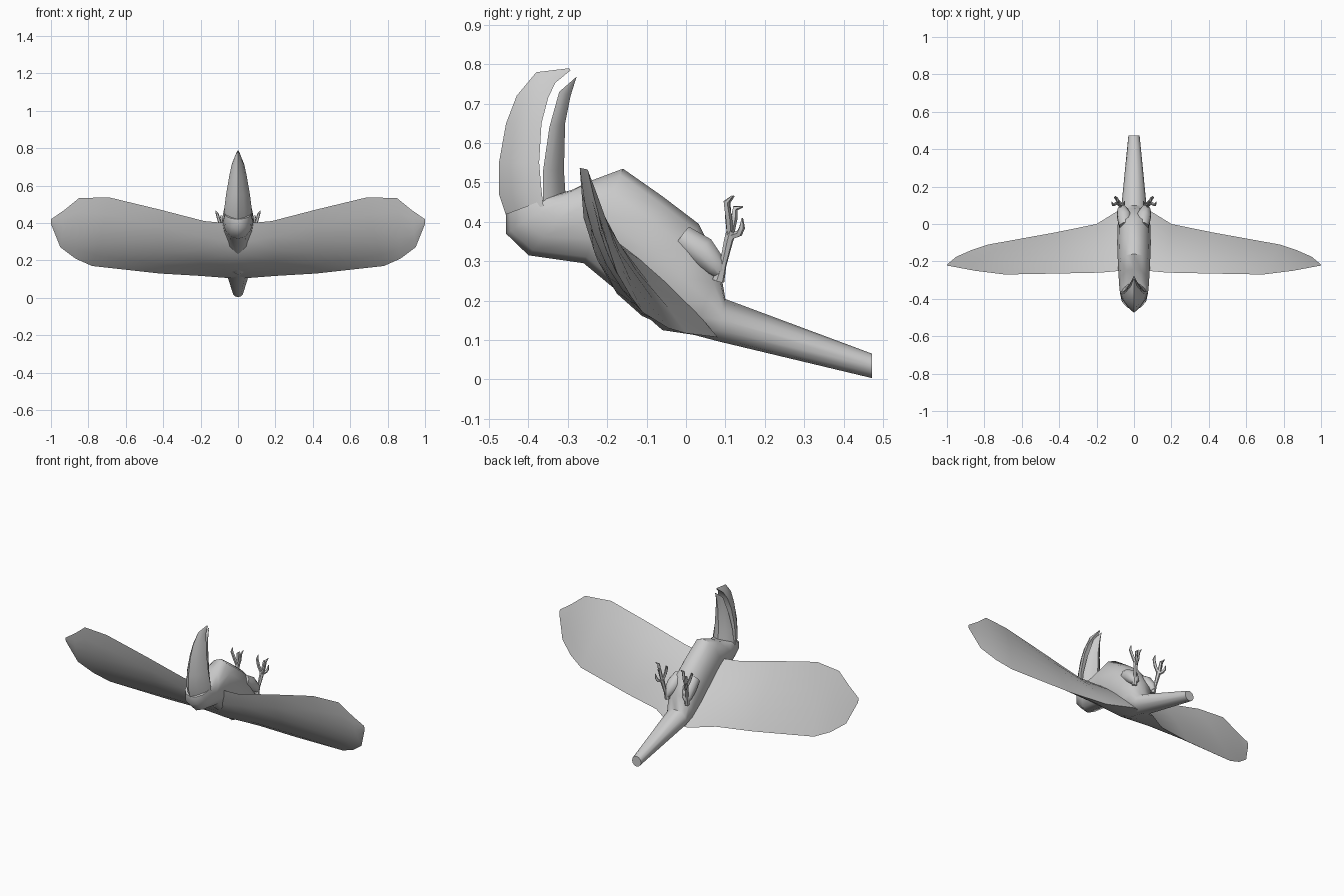
import bpy, bmesh, math
from mathutils import Vector

if "Cube" in bpy.data.objects:
    bpy.data.objects.remove(bpy.data.objects["Cube"])

ELLIPSE = [(math.sin(2 * math.pi * i / 12), -math.cos(2 * math.pi * i / 12)) for i in range(12)]
RIDGE = [(0, -1), (.45, -.45), (.85, .3), (1, 1), (0, .8), (-1, 1), (-.85, .3), (-.45, -.45)]
KEEL = [(x, -y) for x, y in reversed(RIDGE)]


def finish(name, bm, angle=50):
    bmesh.ops.recalc_face_normals(bm, faces=bm.faces)
    me = bpy.data.meshes.new(name)
    bm.to_mesh(me)
    bm.free()
    ob = bpy.data.objects.new(name, me)
    bpy.context.collection.objects.link(ob)
    bpy.ops.object.select_all(action='DESELECT')
    ob.select_set(True)
    bpy.context.view_layer.objects.active = ob
    bpy.ops.object.shade_smooth_by_angle(angle=math.radians(angle))
    return ob


def skin(bm, rings):
    rows = [[bm.verts.new(p) for p in r] for r in rings]
    n = len(rows[0])
    for a, b in zip(rows, rows[1:]):
        for i in range(n):
            bm.faces.new((a[i], a[(i + 1) % n], b[(i + 1) % n], b[i]))
    bm.faces.new(rows[0])
    bm.faces.new(rows[-1])


def loft(name, stations, section):
    # station: first (y, z), second (y, z), half width
    bm = bmesh.new()
    rings = []
    for y0, z0, y1, z1, w in stations:
        rings.append([Vector((u * w, (y0 + y1) / 2 + v * (y1 - y0) / 2,
                              (z0 + z1) / 2 + v * (z1 - z0) / 2)) for u, v in section])
    skin(bm, rings)
    return finish(name, bm)


def tube(bm, pts, radii, n=6):
    pts = [Vector(p) for p in pts]
    rings = []
    for i, p in enumerate(pts):
        d = (pts[min(i + 1, len(pts) - 1)] - pts[max(i - 1, 0)]).normalized()
        s = d.cross(Vector((.3, 1, 0))).normalized()
        t = d.cross(s)
        rings.append([p + radii[i] * (s * math.cos(k * math.tau / n) + t * math.sin(k * math.tau / n))
                      for k in range(n)])
    skin(bm, rings)


def mirror(ob):
    ob.modifiers.new("mirror", 'MIRROR').use_axis[0] = True


# Head, body and tail: back point, belly point, half width
loft("body", [(-.457, .42, -.31, .475, .07), (-.457, .37, -.285, .483, .075),
              (-.40, .315, -.24, .505, .08), (-.26, .295, -.16, .535, .086),
              (-.145, .20, -.06, .465, .09), (-.06, .125, .032, .395, .088),
              (.02, .113, .085, .29, .082), (.08, .097, .10, .204, .068),
              (.473, .003, .473, .065, .03)], ELLIPSE)

# Curved upper and lower bill
loft("upper_bill", [(-.455, .41, -.362, .44, .075), (-.475, .47, -.367, .48, .073),
                    (-.475, .55, -.373, .55, .064), (-.457, .65, -.367, .65, .047),
                    (-.43, .72, -.35, .715, .033), (-.38, .78, -.332, .753, .017),
                    (-.297, .79, -.293, .785, .003)], RIDGE)
loft("lower_bill", [(-.363, .43, -.305, .455, .07), (-.363, .53, -.31, .53, .058),
                    (-.347, .64, -.307, .65, .04), (-.322, .73, -.293, .72, .022),
                    (-.282, .765, -.278, .768, .003)], KEEL)

# Wings: leading edge, trailing edge, camber of the back side and of the belly side
SPAN = [((0, -.24, .39), (0, .08, .105), .09, -.02), ((.07, -.25, .40), (.07, .08, .107), .088, -.02),
        ((.18, -.26, .41), (.20, .0, .117), .055, -.015), ((.42, -.265, .472), (.42, -.045, .13), .045, -.012),
        ((.69, -.27, .537), (.78, -.11, .17), .04, -.008), ((.85, -.25, .533), (.87, -.14, .21), .025, -.004),
        ((.93, -.235, .468), (.95, -.175, .27), .012, -.002), ((1, -.222, .42), (1, -.217, .395), .001, 0)]
BACK = Vector((0, -.74, -.67))
bm = bmesh.new()
rings = []
for lead, trail, back, belly in SPAN:
    a, b = Vector(lead), Vector(trail)
    path = [(t, back) for t in (0, .2, .4, .6, .8, 1)] + [(t, belly) for t in (.98, .8, .6, .4, .2, .02)]
    rings.append([a.lerp(b, t) + BACK * c * 4 * t * (1 - t) for t, c in path])
skin(bm, rings)
bmesh.ops.delete(bm, geom=[f for f in bm.faces if all(v.co.x < .001 for v in f.verts)], context='FACES')
mirror(finish("wings", bm))

# Thighs
bm = bmesh.new()
tube(bm, [(.045, -.01, .36), (.052, .04, .325), (.063, .078, .285), (.067, .09, .265)],
     [.035, .04, .028, .012], 8)
mirror(finish("thighs", bm))

# Shanks, toes and hooked claws
bm = bmesh.new()
tube(bm, [(.066, .082, .25), (.072, .094, .29), (.08, .108, .352), (.082, .115, .375)],
     [.016, .009, .012, .013])
for mid, knuckle, tip in [((.062, .107, .41), (.055, .105, .45), (.05, .122, .466)),
                          ((.085, .122, .41), (.088, .125, .435), (.09, .145, .438)),
                          ((.10, .108, .41), (.112, .102, .45), (.12, .118, .466)),
                          ((.092, .135, .37), (.10, .142, .385), (.105, .143, .41))]:
    tube(bm, [(.081, .112, .362), mid, knuckle, tip], [.009, .009, .008, .002], 5)
mirror(finish("feet", bm))
